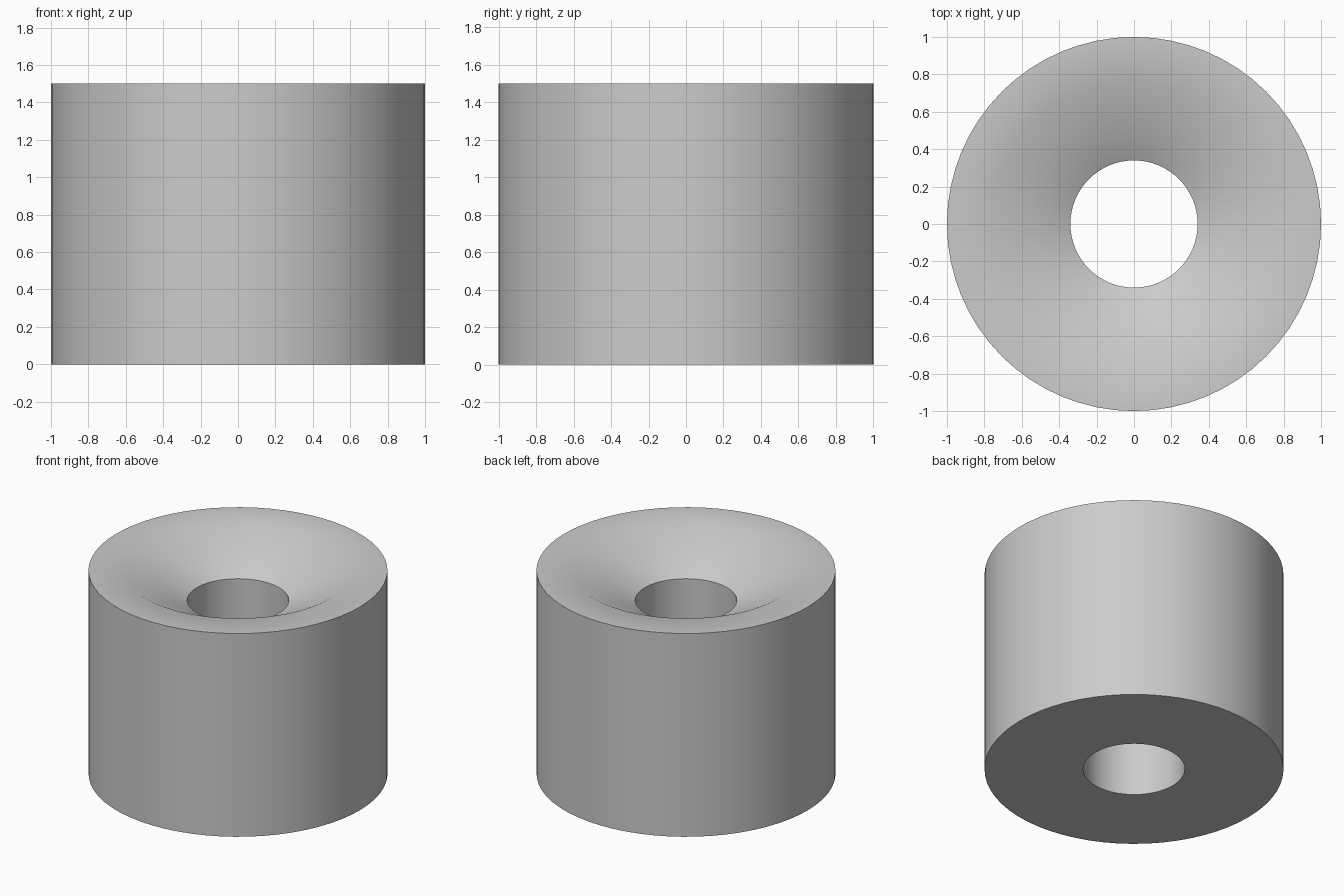
import bpy
import bmesh
import math

SEGMENTS = 64

cube = bpy.data.objects.get("Cube")
if cube:
    bpy.data.objects.remove(cube, do_unlink=True)

# Plain grey material
grey = bpy.data.materials.new("plain grey")
grey.use_nodes = True
colour = (0.6, 0.6, 0.6, 1)
grey.diffuse_color = colour
grey.node_tree.nodes["Principled BSDF"].inputs["Base Color"].default_value = colour

# Cross-section of the wall as (radius, height): outside, rim, countersink, bore
outer, sink, bore = 1.0, 0.76, 0.34
height, sink_depth = 1.5, 0.22
profile = [(outer, 0), (outer, height), (sink, height),
           (bore, height - sink_depth), (bore, 0)]

# Spin the closed section around the vertical axis
bm = bmesh.new()
verts = [bm.verts.new((r, 0, z)) for r, z in profile]
edges = [bm.edges.new((v, verts[(i + 1) % len(verts)])) for i, v in enumerate(verts)]
bmesh.ops.spin(bm, geom=verts + edges, cent=(0, 0, 0), axis=(0, 0, 1),
               angle=math.tau, steps=SEGMENTS, use_merge=True)
bmesh.ops.remove_doubles(bm, verts=bm.verts[:], dist=0.0001)
bmesh.ops.recalc_face_normals(bm, faces=bm.faces[:])
mesh = bpy.data.meshes.new("countersunk_spacer")
bm.to_mesh(mesh)
bm.free()

spacer = bpy.data.objects.new("countersunk_spacer", mesh)
bpy.context.collection.objects.link(spacer)
mesh.materials.append(grey)

# Smooth round surfaces, sharp rims
bpy.ops.object.select_all(action='DESELECT')
spacer.select_set(True)
bpy.context.view_layer.objects.active = spacer
bpy.ops.object.shade_smooth_by_angle(angle=math.radians(30))
